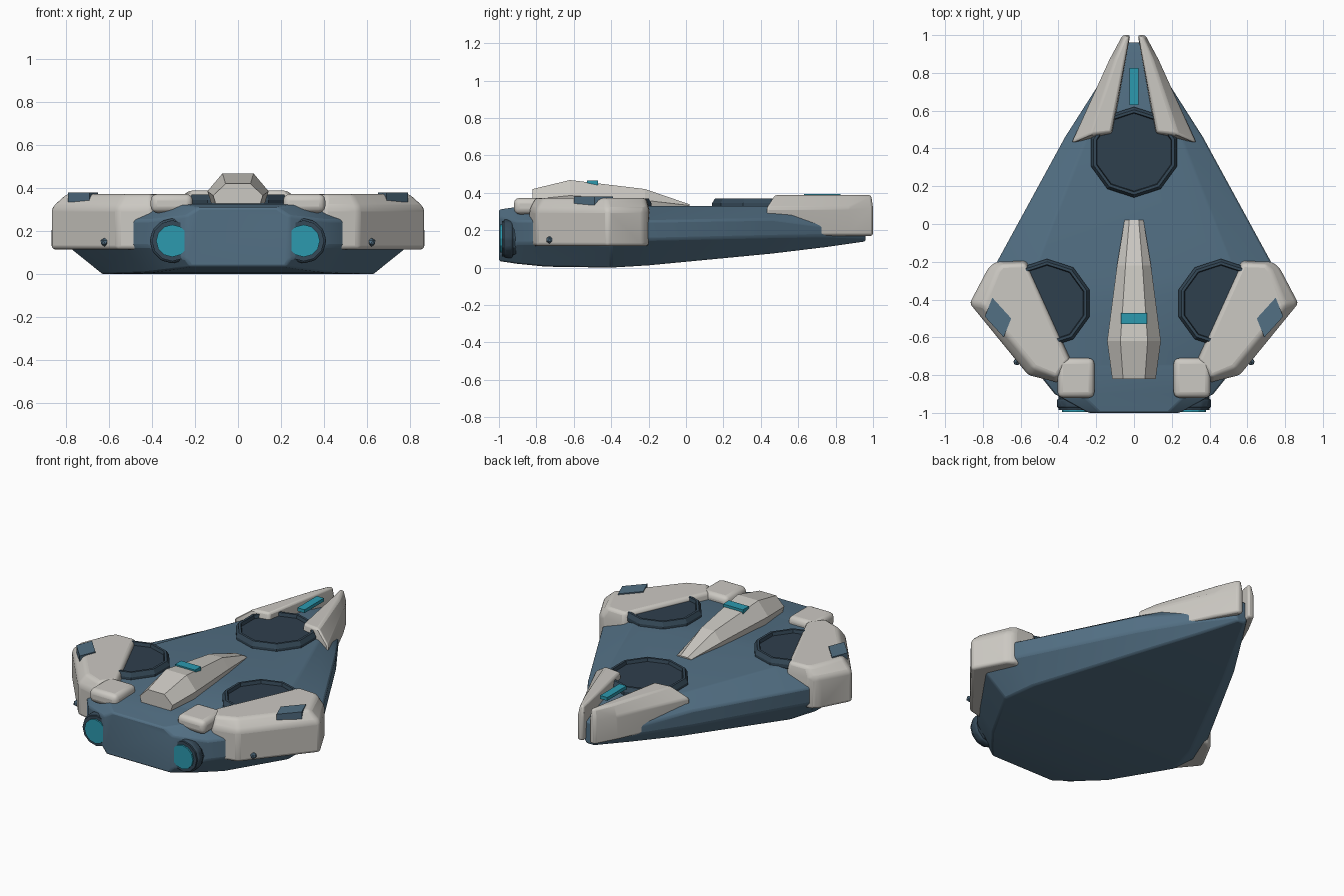
import bpy, bmesh, math
from mathutils import Vector, Matrix

if "Cube" in bpy.data.objects:
    bpy.data.objects.remove(bpy.data.objects["Cube"])


def material(name, rgb):
    m = bpy.data.materials.new(name)
    m.diffuse_color = (*rgb, 1)
    m.use_nodes = True
    m.node_tree.nodes["Principled BSDF"].inputs["Base Color"].default_value = m.diffuse_color
    return m


BLUE = material("hull_blue", (0.085, 0.16, 0.23))
DARK = material("dark_blue", (0.035, 0.065, 0.095))
INNER = material("pad_blue", (0.028, 0.05, 0.075))
LIGHT = material("armour_grey", (0.60, 0.58, 0.54))
CYAN = material("glow_cyan", (0.025, 0.32, 0.43))


def finish(name, bm, mat, bevel=0, segments=2, mirror=False):
    bmesh.ops.recalc_face_normals(bm, faces=bm.faces)
    me = bpy.data.meshes.new(name)
    bm.to_mesh(me)
    bm.free()
    me.materials.append(mat)
    ob = bpy.data.objects.new(name, me)
    bpy.context.collection.objects.link(ob)
    bpy.ops.object.select_all(action='DESELECT')
    ob.select_set(True)
    bpy.context.view_layer.objects.active = ob
    if bevel:
        bpy.ops.object.shade_smooth_by_angle(angle=math.radians(30))
        b = ob.modifiers.new("bevel", 'BEVEL')
        b.width, b.segments, b.limit_method = bevel, segments, 'ANGLE'
        b.angle_limit = math.radians(25)
    if mirror:
        ob.modifiers.new("mirror", 'MIRROR')
    return ob


def loft(name, rings, mat, **kw):
    """Skin equal-length closed rings and cap both ends."""
    bm = bmesh.new()
    vs = [[bm.verts.new(p) for p in r] for r in rings]
    n = len(vs[0])
    for a, b in zip(vs, vs[1:]):
        for i in range(n):
            bm.faces.new((a[i], a[(i + 1) % n], b[(i + 1) % n], b[i]))
    bm.faces.new(vs[0][::-1])
    bm.faces.new(vs[-1])
    return finish(name, bm, mat, **kw)


def ring(half, y):
    """Symmetric cross-section from its right half, bottom to top."""
    return [(x, y, z) for x, z in half] + [(-x, y, z) for x, z in reversed(half)]


def layer(pts, z):
    return [(x, y, z) for x, y in pts]


def box(name, lo, hi, mat, **kw):
    corners = [(lo[0], lo[1]), (hi[0], lo[1]), (hi[0], hi[1]), (lo[0], hi[1])]
    return loft(name, [layer(corners, lo[2]), layer(corners, hi[2])], mat, **kw)


def circle(c, r, z, n=10):
    return [(c[0] + r * math.sin(math.tau * i / n), c[1] + r * math.cos(math.tau * i / n), z)
            for i in range(n)]


# Main hull: y, bottom width/z, side width/low z/high z, top width/z
hull = [(-1.0, .22, .035, .24, .07, .27, .18, .31),
        (-.90, .31, .02, .42, .13, .25, .28, .325),
        (-.75, .43, .005, .54, .13, .25, .36, .33),
        (-.40, .63, 0, .78, .12, .25, .55, .33),
        (-.20, .59, .012, .725, .15, .25, .51, .33),
        (.46, .28, .075, .365, .165, .26, .25, .33),
        (.75, .13, .11, .18, .17, .22, .11, .315),
        (.96, .025, .14, .04, .16, .21, .03, .28)]
loft("hull", [ring([(wb, zb), (wm, zl), (wm, zh), (wt, zt)], y)
              for y, wb, zb, wm, zl, zh, wt, zt in hull], BLUE, bevel=.01)

# Side armour shells with chamfered outer top edge
base = [(.57, -.195), (.73, -.2), (.77, -.23), (.87, -.42), (.56, -.80), (.40, -.84), (.33, -.72)]
top = [(.575, -.21), (.70, -.215), (.725, -.245), (.80, -.43), (.53, -.76), (.41, -.81), (.345, -.72)]
loft("side_armour", [layer(base, .115), layer(base, .31), layer(top, .372)],
     LIGHT, bevel=.018, segments=3, mirror=True)

# Nose fins
base = [(.02, 1.0), (.06, 1.0), (.13, .87), (.33, .43), (.115, .475)]
top = [(.025, .99), (.05, .99), (.10, .87), (.23, .475), (.12, .485)]
loft("nose_fin", [layer(base, .17), layer(base, .32), layer(top, .388)],
     LIGHT, bevel=.012, mirror=True)

# Rounded blocks in front of the side armour
box("front_block", (.21, -.92, .285), (.405, -.71, .372), LIGHT, bevel=.03, segments=3, mirror=True)

# Ten-sided pads with a chamfered rim and shallow floor
for name, c, r, mir in (("nose_pad", (0, .38), .24, False), ("side_pad", (.46, -.42), .235, True)):
    loft(name + "_rim", [circle(c, r - .03, .28), circle(c, r, .325), circle(c, r, .345),
                         circle(c, r - .015, .37), circle(c, r - .03, .37),
                         circle(c, r - .035, .345)], DARK, mirror=mir)
    loft(name + "_floor", [circle(c, r - .034, .34), circle(c, r - .034, .349)], INNER, mirror=mir)

# Central spine: y, bottom half width, middle width/z, top width/z
spine = [(-.82, .10, .115, .365, .058, .42),
         (-.62, .12, .142, .385, .072, .468),
         (-.22, .08, .09, .36, .045, .42),
         (.02, .04, .05, .332, .025, .338)]
loft("spine", [ring([(wb, .315), (wm, zm), (wt, zt)], y)
               for y, wb, wm, zm, wt, zt in spine], LIGHT)

# Glowing strips
box("spine_light", (-.07, -.53, .43), (.07, -.47, .466), CYAN)
box("nose_light", (-.025, .63, .372), (.025, .825, .393), CYAN)

# Blue inserts on the side armour
patch = [(.75, -.39), (.65, -.50), (.69, -.60), (.79, -.49)]
loft("armour_insert", [layer(patch, .335), layer(patch, .379)], BLUE, mirror=True)

# Small studs on the front of the side armour
bm = bmesh.new()
bmesh.ops.create_icosphere(bm, subdivisions=1, radius=.02,
                           matrix=Matrix.Translation((.62, -.73, .148)))
finish("armour_stud", bm, BLUE, mirror=True)


# Engines
def drum(name, r, y0, y1, mat, bevel=0):
    def at(y):
        return [(x, y, z) for x, z, _ in circle((.305, .155), r, 0, 12)]
    loft(name, [at(y0), at(y1)], mat, bevel=bevel, mirror=True)


drum("engine_housing", .095, -.985, -.85, DARK)
drum("engine_collar", .105, -.975, -.925, DARK, .012)
drum("engine_glow", .075, -.995, -.95, CYAN)
